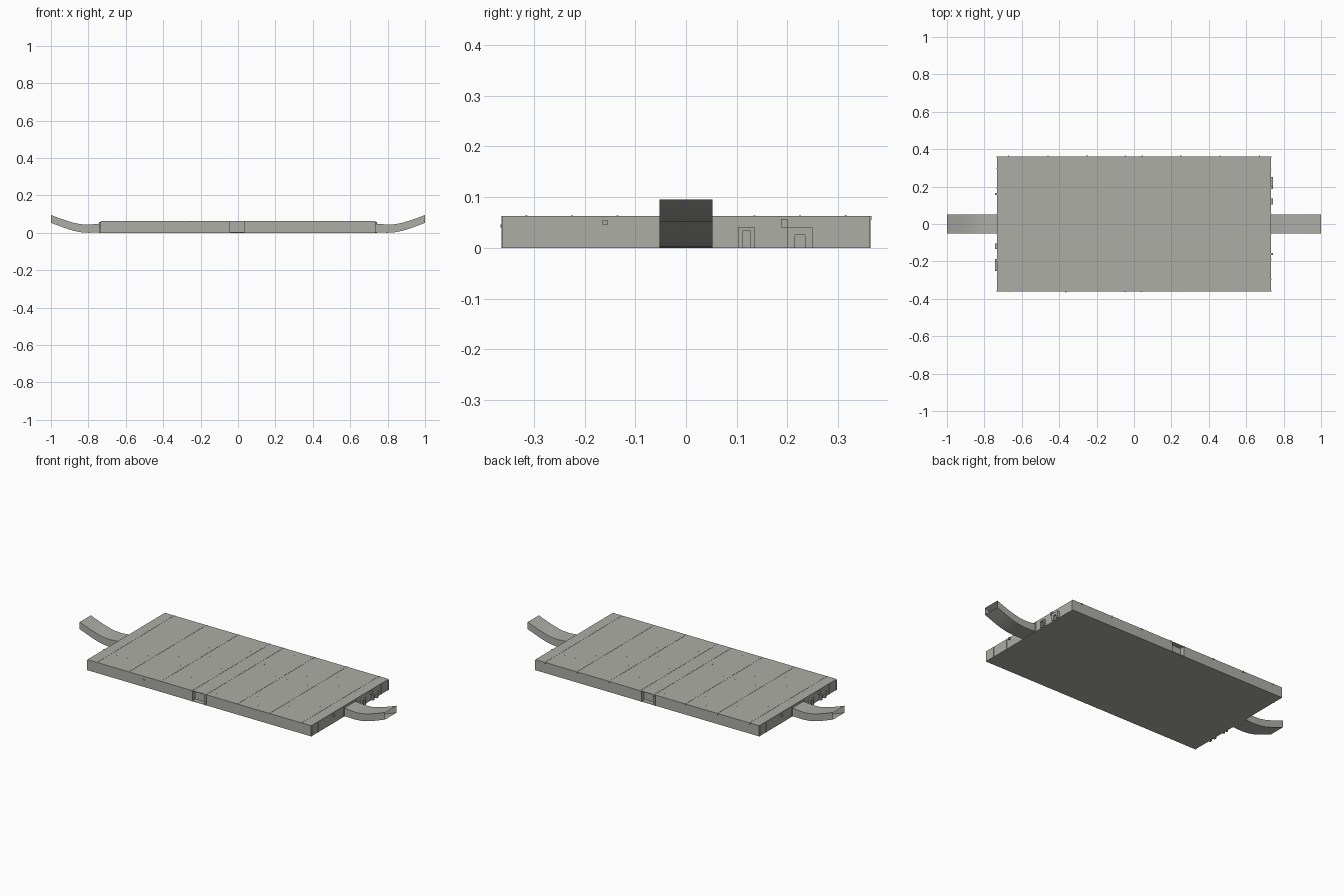
import bpy
import bmesh
import math
from mathutils import Matrix, Vector

cube = bpy.data.objects.get("Cube")
if cube:
    bpy.data.objects.remove(cube, do_unlink=True)

grey = bpy.data.materials.new("warm_grey")
grey.use_nodes = True
colour = (0.42, 0.42, 0.39, 1)
grey.diffuse_color = colour
grey.node_tree.nodes["Principled BSDF"].inputs["Base Color"].default_value = colour

HALF_X, HALF_Y, TOP = 0.733, 0.362, 0.063
TURN = Matrix.Rotation(math.pi, 4, "Z")


def finish(name, bm):
    mesh = bpy.data.meshes.new(name)
    bm.to_mesh(mesh)
    bm.free()
    mesh.materials.append(grey)
    obj = bpy.data.objects.new(name, mesh)
    bpy.context.collection.objects.link(obj)
    return obj


def add_box(bm, x, y, z):
    size = (x[1] - x[0], y[1] - y[0], z[1] - z[0], 1)
    centre = Vector((sum(x) / 2, sum(y) / 2, sum(z) / 2))
    bmesh.ops.create_cube(bm, size=1, matrix=Matrix.Translation(centre) @ Matrix.Diagonal(size))


def boxes(name, spans):
    bm = bmesh.new()
    for x, y, z in spans:
        add_box(bm, x, y, z)
    return finish(name, bm)


def turned_copy(obj, name):
    other = bpy.data.objects.new(name, obj.data)
    other.matrix_world = TURN
    bpy.context.collection.objects.link(other)


# Base slab and the walled body, notched in the middle of both long sides
boxes("floor_plate", [((-HALF_X, HALF_X), (-HALF_Y, HALF_Y), (0, 0.003))])
bay, depth = 0.046, 0.335
boxes("body", [
    ((-HALF_X, -bay), (-HALF_Y, HALF_Y), (0.003, 0.060)),
    ((bay, HALF_X), (-HALF_Y, HALF_Y), (0.003, 0.060)),
    ((-bay, bay), (-depth, depth), (0.003, 0.060)),
])

# Deck panels separated by hairline seams
seams = [-0.67, -0.46, -0.25, -0.045, 0.045, 0.25, 0.46, 0.67]
edges = [-HALF_X] + seams + [HALF_X]
gap = 0.0006
boxes("deck_panels", [((a + gap, b - gap), (-HALF_Y, HALF_Y), (0.060, TOP))
                      for a, b in zip(edges, edges[1:])])

# Flush rivets in rows on the deck
bm = bmesh.new()
for a, b in zip(edges, edges[1:]):
    if b - a < 0.15:
        continue
    for i in range(3):
        for j in range(8):
            place = Vector((a + (b - a) * (i + 0.5) / 3, -0.315 + 0.09 * j, TOP))
            bmesh.ops.create_cone(bm, cap_ends=True, segments=6, radius1=0.0022,
                                  radius2=0.0022, depth=0.0006,
                                  matrix=Matrix.Translation(place))
finish("deck_rivets", bm)

# Thin joint strips on the long sides and door posts at the notch
strips = []
for s in (-1, 1):
    y = tuple(sorted((s * HALF_Y, s * (HALF_Y + 0.002))))
    for x in (0.67 * s, -0.25 * s):
        strips.append(((x - 0.0015, x + 0.0015), y, (0, TOP)))
    post_y = tuple(sorted((s * 0.345, s * (HALF_Y + 0.002))))
    for x in (-0.048, 0.040):
        strips.append(((x - 0.005, x + 0.005), post_y, (0, 0.060)))
boxes("side_joints", strips)

# Small hooks on the back and front edges
hooks = [((x - 0.003, x + 0.003), (HALF_Y, HALF_Y + 0.004), (0.055, TOP)) for x in seams]
hooks.append(((-0.366, -0.360), (-HALF_Y - 0.004, -HALF_Y), (0.040, 0.046)))
boxes("edge_hooks", hooks)

# Vertical ribs on the end walls
ribs = [((HALF_X, HALF_X + 0.002), (y - 0.002, y + 0.002), (0, 0.060))
        for y in (-0.358, -0.297, -0.19, -0.058, 0.054, 0.293, 0.358)]
turned_copy(boxes("right_end_ribs", ribs), "left_end_ribs")

# Bent pipes and a small bracket on the end walls
wall = (HALF_X, HALF_X + 0.011)


def pipe_arch(y0, y1, height, width):
    return [(wall, (y0, y0 + width), (0, height)),
            (wall, (y1 - width, y1), (0, height)),
            (wall, (y0 + width, y1 - width), (height - width, height))]


pipes = pipe_arch(0.103, 0.135, 0.041, 0.008) + pipe_arch(0.200, 0.250, 0.040, 0.015)
pipes.append((wall, (0.187, 0.200), (0.040, 0.057)))
pipes.append((wall, (-0.165, -0.155), (0.045, 0.055)))
turned_copy(boxes("left_end_pipes", pipes), "right_end_pipes")

# Upswept open-ended channels: x, bottom height, top height
path = [(0.73, 0.003, 0.050), (0.76, 0.001, 0.047), (0.80, 0.000, 0.044),
        (0.84, 0.003, 0.046), (0.88, 0.011, 0.054), (0.92, 0.023, 0.066),
        (0.96, 0.038, 0.080), (1.00, 0.053, 0.095)]
bm = bmesh.new()
rings = [[bm.verts.new((x, y, z)) for y, z in
          ((-0.052, lo), (0.052, lo), (0.052, hi), (-0.052, hi))] for x, lo, hi in path]
for a, b in zip(rings, rings[1:]):
    for i in range(4):
        j = (i + 1) % 4
        bm.faces.new((a[i], a[j], b[j], b[i]))
ramp = finish("left_ramp", bm)
bpy.ops.object.select_all(action="DESELECT")
ramp.select_set(True)
bpy.context.view_layer.objects.active = ramp
bpy.ops.object.shade_smooth_by_angle(angle=math.radians(35))
turned_copy(ramp, "right_ramp")
